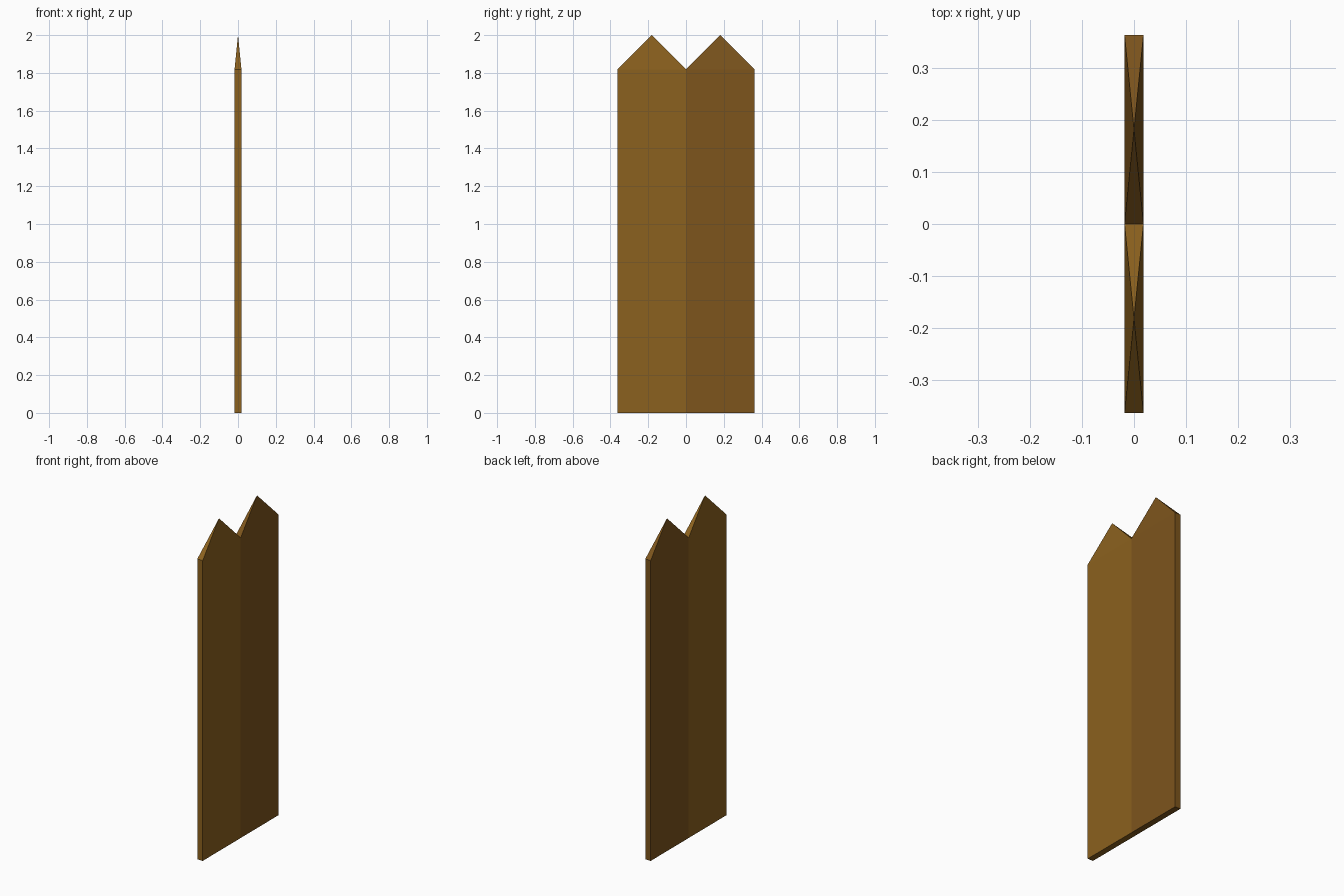
import bpy, bmesh

if "Cube" in bpy.data.objects:
    bpy.data.objects.remove(bpy.data.objects["Cube"])

U = 2 / 11                      # half the width of one stake
THICK, BODY, PEAK = 0.2 * U, 10 * U, 11 * U


def make_material(name, color):
    mat = bpy.data.materials.new(name)
    mat.diffuse_color = (*color, 1)
    mat.use_nodes = True
    mat.node_tree.nodes["Principled BSDF"].inputs["Base Color"].default_value = mat.diffuse_color
    return mat


def stake(name, y, mat):
    # Thin board closed by a four-sided pyramid tip
    bm = bmesh.new()
    bmesh.ops.create_cube(bm, size=1)
    for v in bm.verts:
        v.co.x *= THICK
        v.co.y *= 2 * U
        v.co.z = BODY if v.co.z > 0 else 0
    bm.normal_update()
    top = max(bm.faces, key=lambda f: f.calc_center_median().z)
    tip = bmesh.ops.poke(bm, faces=[top])["verts"][0]
    tip.co.z = PEAK
    bmesh.ops.recalc_face_normals(bm, faces=bm.faces)
    mesh = bpy.data.meshes.new(name)
    bm.to_mesh(mesh)
    bm.free()
    mesh.materials.append(mat)
    obj = bpy.data.objects.new(name, mesh)
    obj.location.y = y
    bpy.context.collection.objects.link(obj)


# Two pointed fence stakes side by side, in slightly different browns
stake("front_stake", -U, make_material("light_wood", (0.26, 0.12, 0.013)))
stake("back_stake", U, make_material("dark_wood", (0.205, 0.09, 0.012)))
